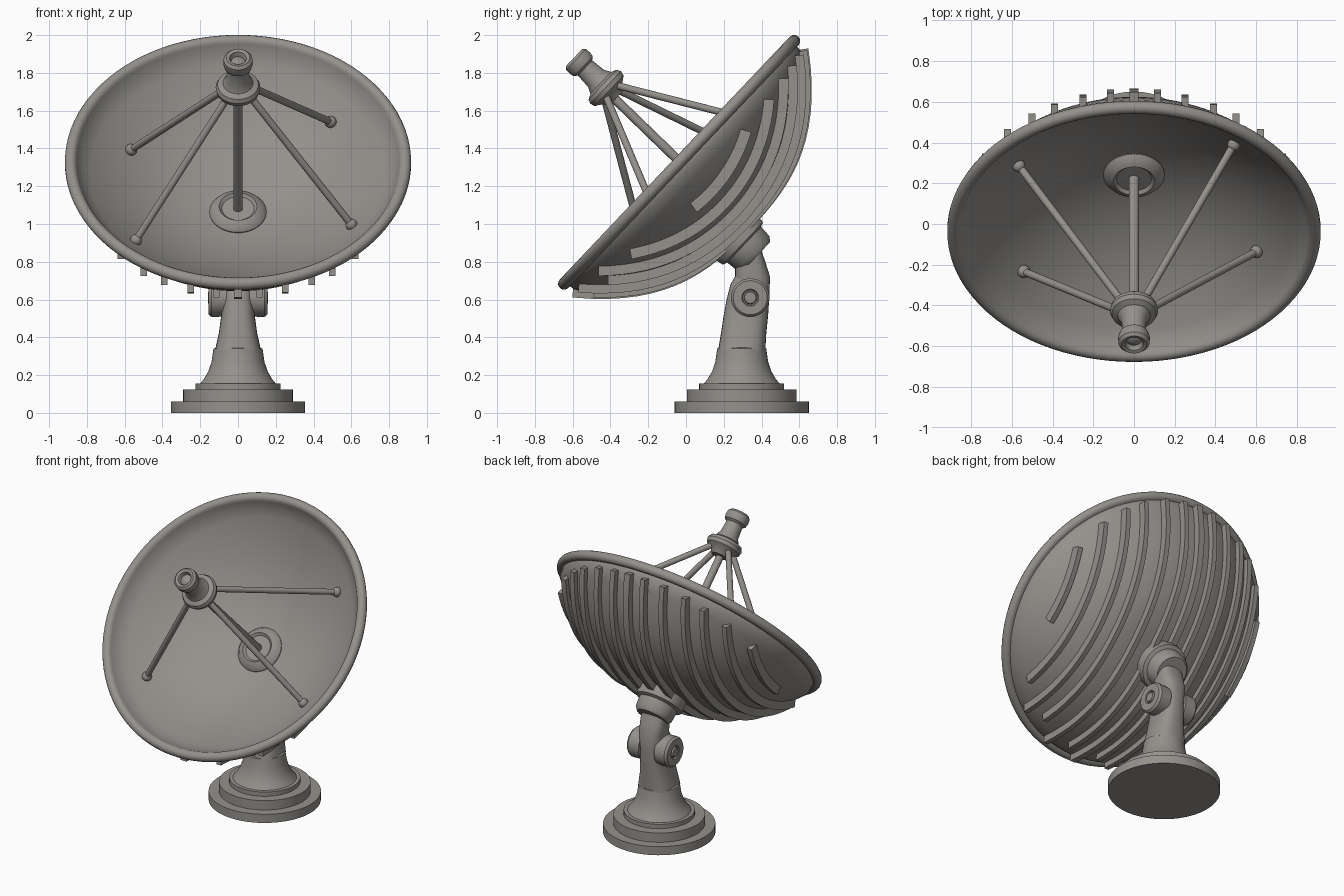
import bpy, bmesh, math
from mathutils import Matrix, Vector

if "Cube" in bpy.data.objects:
    bpy.data.objects.remove(bpy.data.objects["Cube"])

grey = bpy.data.materials.new("warm grey")
grey.diffuse_color = (0.30, 0.285, 0.265, 1)
grey.use_nodes = True
grey.node_tree.nodes["Principled BSDF"].inputs["Base Color"].default_value = grey.diffuse_color

# Dish frame: local x across, y up along the rim plane, z out of the bowl
S, C = 0.726, 0.688
DISH = Matrix(((1, 0, 0, 0), (0, C, -S, -0.04), (0, S, C, 1.33), (0, 0, 0, 1)))


def finish(name, bm, matrix=None, angle=35):
    bmesh.ops.remove_doubles(bm, verts=bm.verts, dist=1e-5)
    bmesh.ops.recalc_face_normals(bm, faces=bm.faces)
    if matrix:
        bm.transform(matrix)
    me = bpy.data.meshes.new(name)
    bm.to_mesh(me)
    bm.free()
    me.materials.append(grey)
    ob = bpy.data.objects.new(name, me)
    bpy.context.collection.objects.link(ob)
    bpy.context.view_layer.objects.active = ob
    ob.select_set(True)
    bpy.ops.object.shade_smooth_by_angle(angle=math.radians(angle))
    ob.select_set(False)
    return ob


def lathe(name, profile, matrix=None, n=64, closed=False):
    """Spin (radius, height) points around local z."""
    bm = bmesh.new()
    pts = [bm.verts.new((r, 0, z)) for r, z in profile]
    if closed:
        pts.append(pts[0])
    edges = [bm.edges.new(p) for p in zip(pts, pts[1:])]
    bmesh.ops.spin(bm, geom=list(set(pts)) + edges, cent=(0, 0, 0), axis=(0, 0, 1),
                   angle=2 * math.pi, steps=n, use_merge=True)
    return finish(name, bm, matrix)


def rod(name, a, b, r, matrix):
    a, b = Vector(a), Vector(b)
    d = b - a
    m = Matrix.Translation(a) @ d.to_track_quat('Z', 'Y').to_matrix().to_4x4()
    L = d.length
    return lathe(name, [(0, 0), (r, 0), (r, L), (0, L)], matrix @ m, 16)


def back(r):
    return -0.48 * (1 - min(r / 0.92, 1) ** 2.7)


def front(r):
    return -0.40 * (1 - min(r / 0.88, 1) ** 2.1)


# Bowl: back skin, rolled rim, front skin
rs = [0.87 * i / 20 for i in range(21)]
bowl = [(r, back(r)) for r in rs]
bowl += [(0.885 + 0.032 * math.cos(t), 0.032 * math.sin(t) - 0.005)
         for t in [math.radians(-110 + 25 * k) for k in range(12)]]
bowl += [(r, front(r)) for r in reversed(rs[:-1])]
lathe("dish_bowl", bowl, DISH, 96)


# Raised ribs that follow the back of the bowl in planes of constant x
def rib(name, x, u0, u1, h=0.042, w=0.022):
    bm = bmesh.new()
    rows = []
    n = 30
    for i in range(n + 1):
        u = u0 + (u1 - u0) * i / n
        z = back(math.hypot(x, u))
        e = 0.005
        slope = (back(math.hypot(x, u + e)) - back(math.hypot(x, u - e))) / (2 * e)
        nrm = Vector((0, slope, -1)).normalized()
        p = Vector((x, u, z))
        rows.append([bm.verts.new(p + Vector((s * w, 0, 0)) + nrm * k)
                     for s, k in ((-1, -0.025), (1, -0.025), (1, h), (-1, h))])
    for a, b in zip(rows, rows[1:]):
        for j in range(4):
            k = (j + 1) % 4
            bm.faces.new((a[j], a[k], b[k], b[j]))
    bm.faces.new(rows[0])
    bm.faces.new(rows[-1])
    finish(name, bm, DISH)


rib("center_rib", 0, -0.875, 0.875)
for side, s in (("right", 1), ("left", -1)):
    for i, (x, a, b) in enumerate([(0.115, -0.80, 0.865), (0.25, -0.835, 0.835),
                                   (0.39, -0.70, 0.77), (0.50, -0.70, 0.69),
                                   (0.62, -0.52, 0.56), (0.73, -0.12, 0.36)]):
        rib(f"{side}_rib_{i + 1}", s * x, a, b, w=0.017)

# Hub plate and centre pole inside the bowl
lathe("inner_hub", [(0, -0.43), (0.15, -0.43), (0.15, -0.385), (0.132, -0.36), (0.10, -0.345),
                    (0.085, -0.36), (0, -0.36)], DISH)
rod("center_pole", (0, 0, -0.38), (0, 0.01, 0.52), 0.025, DISH)

# Feed horn at the focus
lathe("feed_horn", [(0, 0.47), (0.055, 0.47), (0.075, 0.50), (0.112, 0.525), (0.118, 0.55),
                    (0.108, 0.572), (0.08, 0.585), (0.062, 0.62), (0.055, 0.70), (0.072, 0.712),
                    (0.078, 0.735), (0.076, 0.765), (0.062, 0.78), (0.045, 0.775), (0.036, 0.75),
                    (0.026, 0.755), (0, 0.765)], DISH @ Matrix.Translation((0, 0.02, 0)))

# Four struts with ball feet
for i, (x, u) in enumerate([(-0.565, 0.27), (0.49, 0.448), (0.60, -0.308), (-0.54, -0.435)]):
    foot = Vector((x, u, front(math.hypot(x, u)) + 0.012))
    top = Vector((x * 0.10, u * 0.10 + 0.02, 0.52))
    rod(f"strut_{i + 1}", foot, top, 0.019, DISH)
    bm = bmesh.new()
    bmesh.ops.create_uvsphere(bm, u_segments=16, v_segments=10, radius=0.032)
    finish(f"strut_foot_{i + 1}", bm, DISH @ Matrix.Translation(foot), 60)

# Mounting collar behind the bowl
lathe("rear_collar", [(0, -0.42), (0.15, -0.42), (0.16, -0.51), (0.155, -0.545), (0.13, -0.555),
                      (0.125, -0.62), (0.105, -0.645), (0, -0.645)],
      DISH @ Matrix.Translation((0, -0.08, 0)))

# Stepped round base and flared column
PED = Matrix.Translation((0, 0.295, 0))
lathe("base", [(0, 0), (0.355, 0), (0.355, 0.06), (0.29, 0.06), (0.29, 0.125), (0.225, 0.125),
               (0.225, 0.155), (0, 0.155)], PED)
lathe("column", [(0, 0.15), (0.205, 0.15), (0.18, 0.18), (0.157, 0.22), (0.14, 0.27),
                 (0.13, 0.34), (0.12, 0.345), (0, 0.345)], PED)


# Lofted arm: rows of (z, y_min, y_max, half_width), rounded sections
def loft(name, rows):
    bm = bmesh.new()
    rings = []
    for z, y0, y1, w in rows:
        ring = []
        for k in range(32):
            t = 2 * math.pi * k / 32
            c, s = math.cos(t), math.sin(t)
            ring.append(bm.verts.new((w * math.copysign(abs(c) ** 0.75, c),
                                      (y0 + y1) / 2 + (y1 - y0) / 2 * math.copysign(abs(s) ** 0.75, s), z)))
        rings.append(ring)
    for a, b in zip(rings, rings[1:]):
        for j in range(32):
            k = (j + 1) % 32
            bm.faces.new((a[j], a[k], b[k], b[j]))
    bm.faces.new(rings[0])
    bm.faces.new(rings[-1])
    finish(name, bm, None, 50)


loft("pivot_post", [(0.33, 0.17, 0.42, 0.122), (0.42, 0.185, 0.425, 0.102), (0.52, 0.20, 0.435, 0.088),
                    (0.60, 0.215, 0.44, 0.082), (0.68, 0.235, 0.44, 0.08), (0.73, 0.265, 0.435, 0.078)])
loft("dish_neck", [(0.60, 0.25, 0.44, 0.075), (0.72, 0.26, 0.445, 0.085),
                   (0.80, 0.26, 0.42, 0.09), (0.90, 0.25, 0.385, 0.09)])

# Pivot discs with a small raised boss
for side, s in (("right", 1), ("left", -1)):
    m = Matrix.Translation((0, 0.34, 0.61)) @ Matrix.Rotation(s * math.pi / 2, 4, 'Y')
    lathe(f"{side}_pivot", [(0, 0.06), (0.10, 0.06), (0.102, 0.14), (0.09, 0.155), (0.045, 0.155),
                            (0.04, 0.145), (0.034, 0.145), (0.03, 0.158), (0, 0.158)], m, 48)
